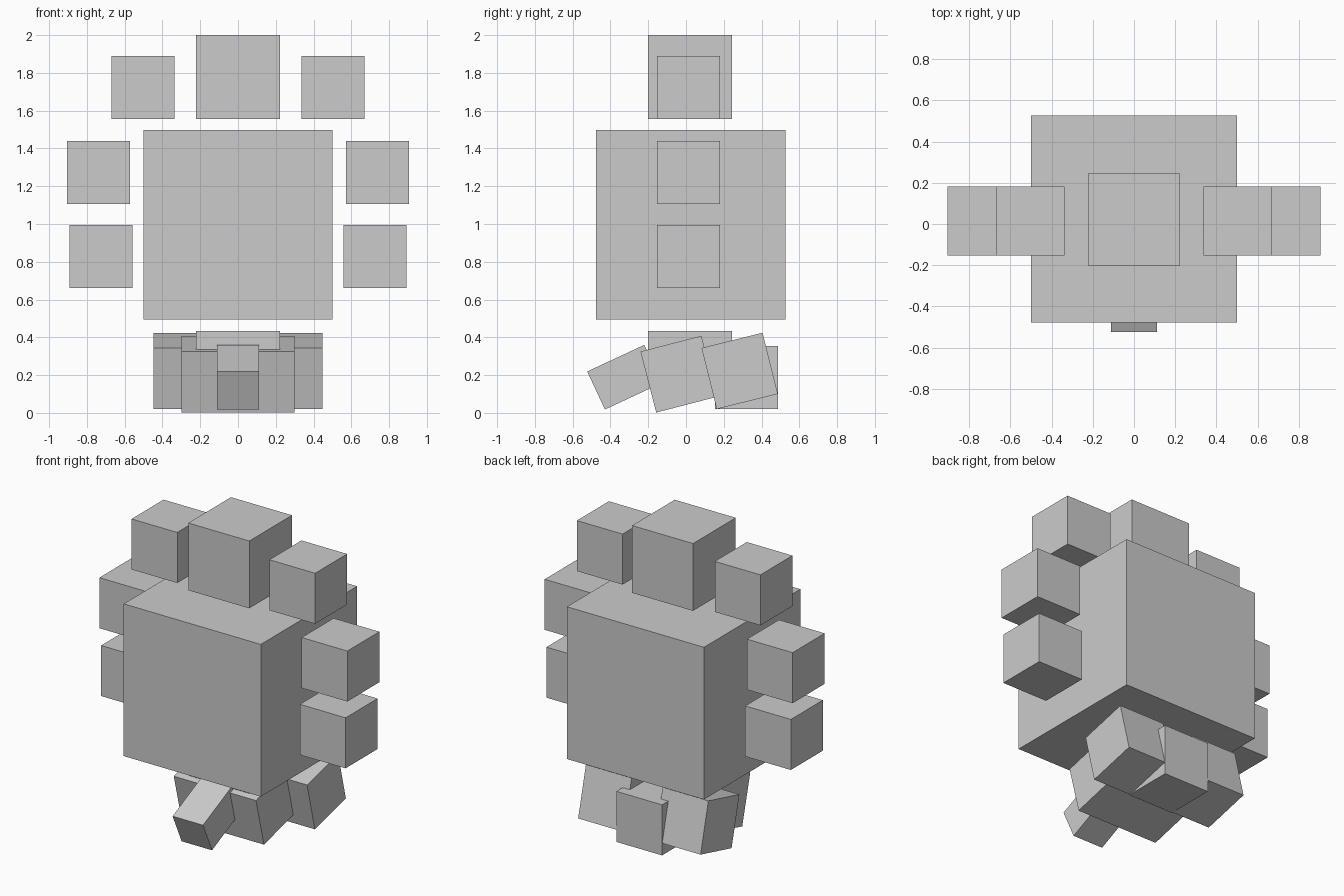
import bpy
import math

if "Cube" in bpy.data.objects:
    bpy.data.objects.remove(bpy.data.objects["Cube"])


def box(name, center, size, tilt=0):
    """Box given by centre and size, tilted about the x axis in degrees."""
    bpy.ops.mesh.primitive_cube_add(size=1, location=center,
                                    rotation=(math.radians(tilt), 0, 0))
    ob = bpy.context.object
    ob.name = name
    ob.scale = size
    return ob


S = 1 / 3  # small cube edge

# Large central block and the cube floating above it
box("body", (0, 0.025, 0.996), (1.0, 1.004, 1.004))
box("top_block", (0, 0.022, 1.778), (0.445, 0.445, 0.444))

# Mirrored cubes floating around the body, and tilted rear feet
for side, s in (("left", -1), ("right", 1)):
    box(f"upper_cube_{side}", (s * 0.503, 0.014, 1.722), (S, S, S))
    box(f"middle_cube_{side}", (s * 0.738, 0.014, 1.272), (S, S, S))
    box(f"lower_cube_{side}", (s * 0.725, 0.014, 0.828), (S, S, S))
    box(f"rear_foot_{side}", (s * 0.28, 0.284, 0.222), (S, S, S), 14)

# Base cluster: neck slab, wide tilted block, front snout, rear cube
box("neck_slab", (0, 0.022, 0.323), (0.445, 0.445, 0.222))
box("wide_block", (0, -0.038, 0.205), (0.6, S, S), 14.5)
box("front_snout", (0, -0.325, 0.189), (0.222, S, 0.222), 25)
box("rear_cube", (0, 0.321, 0.188), (S, S, S))
